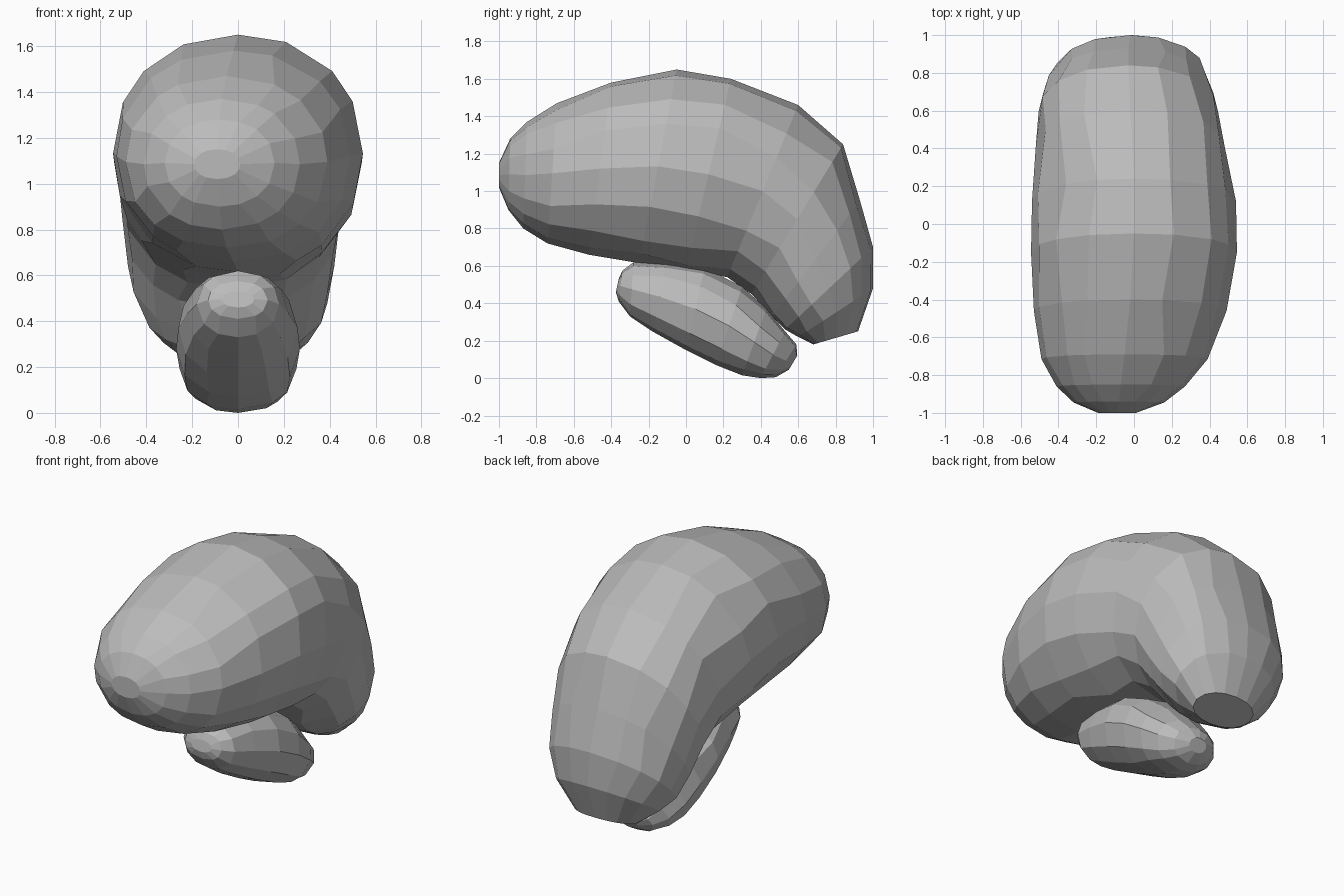
import bpy
import bmesh
import random
from math import sin, cos, pi
from mathutils import Vector

cube = bpy.data.objects.get("Cube")
if cube:
    bpy.data.objects.remove(cube)

random.seed(4)

grey = bpy.data.materials.new("plain grey")
grey.use_nodes = True
colour = (0.5, 0.5, 0.5, 1)
grey.diffuse_color = colour
grey.node_tree.nodes["Principled BSDF"].inputs["Base Color"].default_value = colour


def rounded(v, power):
    return abs(v) ** power * (1 if v >= 0 else -1)


def loft(name, stations, sides, power, jitter):
    """Skin oval rings; each station is top y, z, bottom y, z, half width, x."""
    bm = bmesh.new()
    rings = []
    for ty, tz, by, bz, width, cx in stations:
        top, bottom = Vector((cx, ty, tz)), Vector((cx, by, bz))
        mid, up = (top + bottom) / 2, (top - bottom) / 2
        ring = []
        for i in range(sides):
            a = 2 * pi * i / sides
            # slide points along the surface for uneven facets
            if i % (sides // 4):
                a += random.uniform(-jitter, jitter)
            p = mid + up * rounded(cos(a), power)
            p.x += width * rounded(sin(a), power)
            ring.append(bm.verts.new(p))
        rings.append(ring)
    for r, s in zip(rings, rings[1:]):
        for i in range(sides):
            j = (i + 1) % sides
            bm.faces.new((r[i], r[j], s[j], s[i]))
    bm.faces.new(rings[0][::-1])
    bm.faces.new(rings[-1])
    bmesh.ops.recalc_face_normals(bm, faces=bm.faces)
    mesh = bpy.data.meshes.new(name)
    bm.to_mesh(mesh)
    bm.free()
    mesh.materials.append(grey)
    obj = bpy.data.objects.new(name, mesh)
    bpy.context.collection.objects.link(obj)
    return obj


# large upper lobe, bending down at the back
loft("upper_lobe", [
    (-1.0, 1.15, -1.0, 1.02, .10, -.09),
    (-.94, 1.28, -.95, .90, .24, -.08),
    (-.85, 1.37, -.87, .80, .34, -.07),
    (-.69, 1.47, -.74, .72, .44, -.05),
    (-.40, 1.58, -.52, .66, .51, -.02),
    (-.05, 1.65, -.25, .615, .545, 0),
    (.24, 1.60, .0, .58, .54, 0),
    (.60, 1.46, .22, .54, .50, -.02),
    (.84, 1.25, .35, .45, .475, -.03),
    (.93, .95, .46, .33, .45, -.03),
    (1.0, .70, .53, .26, .41, -.02),
    (1.0, .48, .60, .22, .33, -.01),
    (.92, .25, .68, .18, .20, 0),
], 16, .93, .09)

# small lower lobe, tilted down towards the back
loft("lower_lobe", [
    (-.36, .53, -.375, .46, .07, 0),
    (-.34, .575, -.36, .41, .13, 0),
    (-.28, .62, -.30, .33, .18, 0),
    (-.10, .62, -.18, .25, .22, 0),
    (.10, .59, .0, .15, .26, 0),
    (.30, .49, .16, .07, .27, 0),
    (.43, .37, .30, .015, .255, 0),
    (.53, .25, .40, .0, .21, 0),
    (.59, .18, .48, .005, .14, 0),
    (.595, .12, .55, .045, .06, 0),
], 12, .93, .1)
